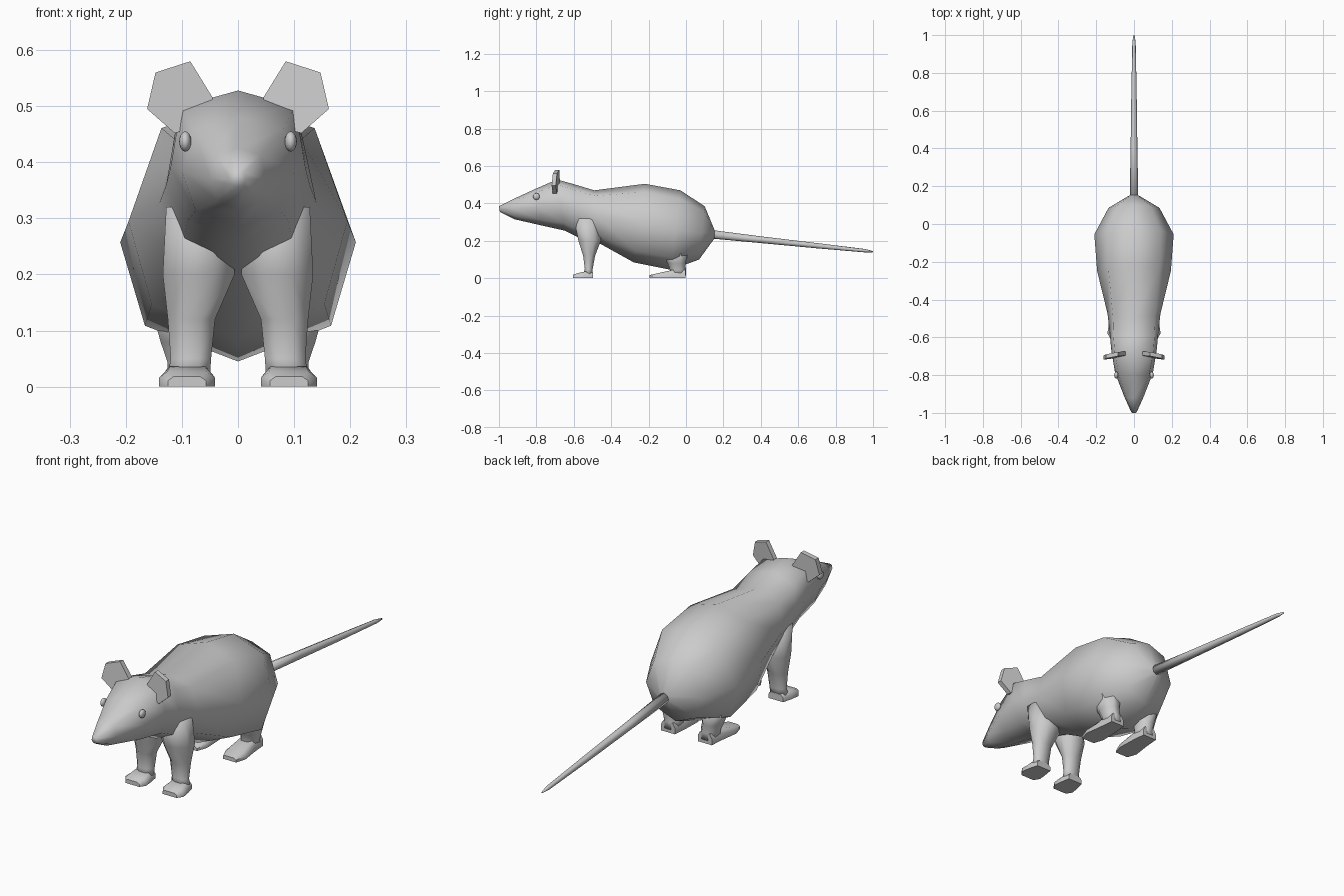
import bpy, bmesh, math
from mathutils import Vector

if "Cube" in bpy.data.objects:
    bpy.data.objects.remove(bpy.data.objects["Cube"])


def loft(name, rings, angle=180, mirror=False):
    """Skin a list of equal-length rings and cap both ends."""
    bm = bmesh.new()
    loops = [[bm.verts.new(p) for p in ring] for ring in rings]
    n = len(loops[0])
    for a, b in zip(loops, loops[1:]):
        for i in range(n):
            j = (i + 1) % n
            bm.faces.new((a[i], a[j], b[j], b[i]))
    bm.faces.new(loops[0])
    bm.faces.new(loops[-1])
    bmesh.ops.recalc_face_normals(bm, faces=bm.faces[:])
    mesh = bpy.data.meshes.new(name)
    bm.to_mesh(mesh)
    bm.free()
    ob = bpy.data.objects.new(name, mesh)
    bpy.context.collection.objects.link(ob)
    finish(ob, angle, mirror)
    return ob


def finish(ob, angle, mirror):
    bpy.ops.object.select_all(action='DESELECT')
    ob.select_set(True)
    bpy.context.view_layer.objects.active = ob
    if angle:
        bpy.ops.object.shade_smooth_by_angle(angle=math.radians(angle))
    if mirror:
        mod = ob.modifiers.new("Mirror", 'MIRROR')
        mod.use_mirror_merge = False


def body_ring(yt, zt, yb, zb, w, up, low):
    """Eight-sided section leaning from a top point to a bottom point."""
    mid = (zt + zb) / 2
    half = (zt - zb) / 2

    def pt(x, k):
        z = mid + k * half
        return (x, yb + (yt - yb) * (k + 1) / 2, z)
    return [pt(0, 1), pt(w * up, .79), pt(w, 0), pt(w * low, -.7),
            pt(0, -1), pt(-w * low, -.7), pt(-w, 0), pt(-w * up, .79)]


def limb_ring(cx, cy, z, rx, ry, n=8):
    return [(cx + rx * math.cos(2 * math.pi * (i + .5) / n) / math.cos(math.pi / n),
             cy + ry * math.sin(2 * math.pi * (i + .5) / n) / math.cos(math.pi / n), z)
            for i in range(n)]


def foot_ring(cx, y, w, h):
    return [(cx - w, y, 0), (cx + w, y, 0), (cx + w, y, h * .6),
            (cx + w * .7, y, h), (cx - w * .7, y, h), (cx - w, y, h * .6)]


# Body and head
loft("body", [body_ring(*r) for r in (
    (-1.0, .385, -.995, .355, .014, .8, .8),
    (-.92, .425, -.915, .315, .050, .8, .75),
    (-.80, .480, -.78, .284, .100, .8, .75),
    (-.69, .528, -.65, .255, .120, .85, .75),
    (-.60, .503, -.57, .215, .128, .85, .75),
    (-.49, .470, -.46, .185, .140, .8, .75),
    (-.22, .505, -.28, .085, .195, .7, .79),
    (-.03, .470, -.08, .045, .210, .67, .79),
    (.10, .385, .07, .100, .135, .65, .75),
    (.155, .252, .15, .210, .022, .7, .7))])

# Tail
tail_rings = []
for y, z, r in ((.12, .237, .023), (.40, .206, .018), (.70, .174, .014),
                (.96, .147, .009), (1.0, .142, .003)):
    tail_rings.append([(r * math.cos(i * math.pi / 4), y, z + r * math.sin(i * math.pi / 4))
                       for i in range(8)])
loft("tail", tail_rings)

# Legs
loft("front_leg", [limb_ring(*r) for r in (
    (.070, -.53, .32, .058, .07),
    (.070, -.515, .20, .064, .06),
    (.083, -.518, .12, .042, .032),
    (.084, -.520, .05, .036, .021),
    (.088, -.525, .015, .038, .025))], mirror=True)
loft("hind_leg", [limb_ring(*r) for r in (
    (.105, -.06, .16, .055, .075),
    (.098, -.05, .08, .040, .048),
    (.090, -.043, .045, .036, .042),
    (.090, -.043, .015, .036, .042))], mirror=True)

# Feet
loft("front_foot", [foot_ring(*r) for r in (
    (.088, -.498, .036, .03), (.09, -.54, .045, .036),
    (.091, -.58, .050, .027), (.091, -.605, .034, .018))], 50, True)
loft("hind_foot", [foot_ring(*r) for r in (
    (.090, -.002, .034, .045), (.090, -.07, .040, .045),
    (.094, -.15, .047, .027), (.095, -.195, .032, .017))], 50, True)

# Ears
outline = ((.045, .515), (.085, .58), (.147, .56), (.162, .495), (.113, .452), (.06, .465))
ear_y = lambda x, z: -.695 - .18 * (x - .1) + .06 * (z - .515)
loft("ear", [[(x, ear_y(x, z) + d, z) for x, z in outline] for d in (-.011, .011)],
     0, True)

# Eyes
bpy.ops.mesh.primitive_uv_sphere_add(segments=16, ring_count=10, radius=.018)
eye = bpy.context.object
eye.name = "eye"
for v in eye.data.vertices:
    v.co = Vector((v.co.x * .6 + .094, v.co.y - .80, v.co.z + .437))
finish(eye, 180, True)
